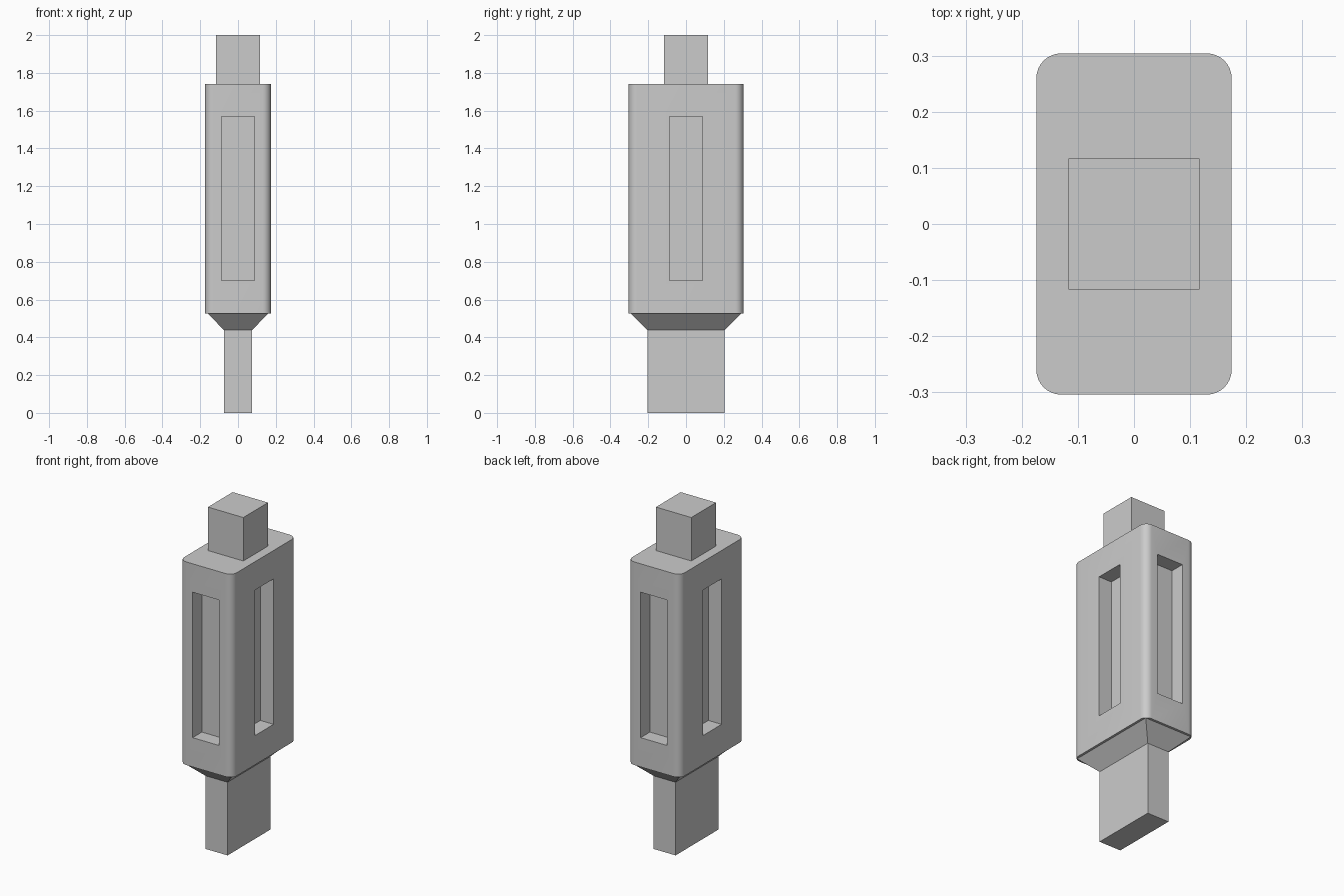
import bpy
import bmesh
import math
from mathutils import Vector

if "Cube" in bpy.data.objects:
    bpy.data.objects.remove(bpy.data.objects["Cube"], do_unlink=True)

# Single plain grey material
GREY = (0.6, 0.6, 0.6, 1.0)
grey = bpy.data.materials.new("plain grey")
grey.use_nodes = True
grey.diffuse_color = GREY
grey.node_tree.nodes["Principled BSDF"].inputs["Base Color"].default_value = GREY

# Levels and half sizes
NECK_Z, BODY_Z, SHOULDER_Z, TOP_Z = 0.4375, 0.525, 1.74, 2.0
BLADE = (0.073, 0.203)
FLARE = (0.16, 0.29)
BODY = (0.174, 0.304)
PEG = (0.117, 0.117)
SLOT_HALF, SLOT_LOW, SLOT_HIGH, SLOT_DEPTH = 0.0875, 0.70, 1.57, 0.0875


def block(bottom, top, z0, z1):
    """Box whose bottom and top rectangles may differ in half size."""
    bm = bmesh.new()
    for v in bmesh.ops.create_cube(bm, size=2)["verts"]:
        half, z = (top, z1) if v.co.z > 0 else (bottom, z0)
        v.co = Vector((v.co.x * half[0], v.co.y * half[1], z))
    return bm


def finish(bm, name):
    bmesh.ops.recalc_face_normals(bm, faces=bm.faces)
    mesh = bpy.data.meshes.new(name)
    bm.to_mesh(mesh)
    bm.free()
    mesh.materials.append(grey)
    obj = bpy.data.objects.new(name, mesh)
    bpy.context.collection.objects.link(obj)
    return obj


def cut_slot(bm, face):
    """Recess a centred vertical slot into one side face."""
    normal = face.normal.copy()
    axis = 1 if abs(normal.x) > 0.5 else 0
    middle = (SLOT_LOW + SLOT_HIGH) / 2
    bmesh.ops.inset_individual(bm, faces=[face], thickness=0.02)
    for v in face.verts:
        v.co[axis] = math.copysign(SLOT_HALF, v.co[axis])
        v.co.z = SLOT_HIGH if v.co.z > middle else SLOT_LOW
    floor = bmesh.ops.extrude_discrete_faces(bm, faces=[face])["faces"][0]
    bmesh.ops.translate(bm, verts=floor.verts, vec=-normal * SLOT_DEPTH)


# Plain blocks: bottom blade, flared neck and top peg
finish(block(BLADE, BLADE, 0, NECK_Z), "bottom_blade")
finish(block(BLADE, FLARE, NECK_Z, BODY_Z), "flared_neck")
finish(block(PEG, PEG, SHOULDER_Z, TOP_Z), "top_peg")

# Main body with rounded upright corners and a slot on each side
bm = block(BODY, BODY, BODY_Z, SHOULDER_Z)
uprights = [e for e in bm.edges
            if abs(e.verts[0].co.z - e.verts[1].co.z) > 0.5]
bmesh.ops.bevel(bm, geom=uprights, offset=0.044, segments=8,
                profile=0.5, affect='EDGES')
bm.normal_update()
sides = [f for f in bm.faces
         if max(abs(f.normal.x), abs(f.normal.y)) > 0.999]
for side in sides:
    cut_slot(bm, side)
body = finish(bm, "slotted_body")

bpy.ops.object.select_all(action='DESELECT')
body.select_set(True)
bpy.context.view_layer.objects.active = body
bpy.ops.object.shade_smooth_by_angle(angle=math.radians(30))
